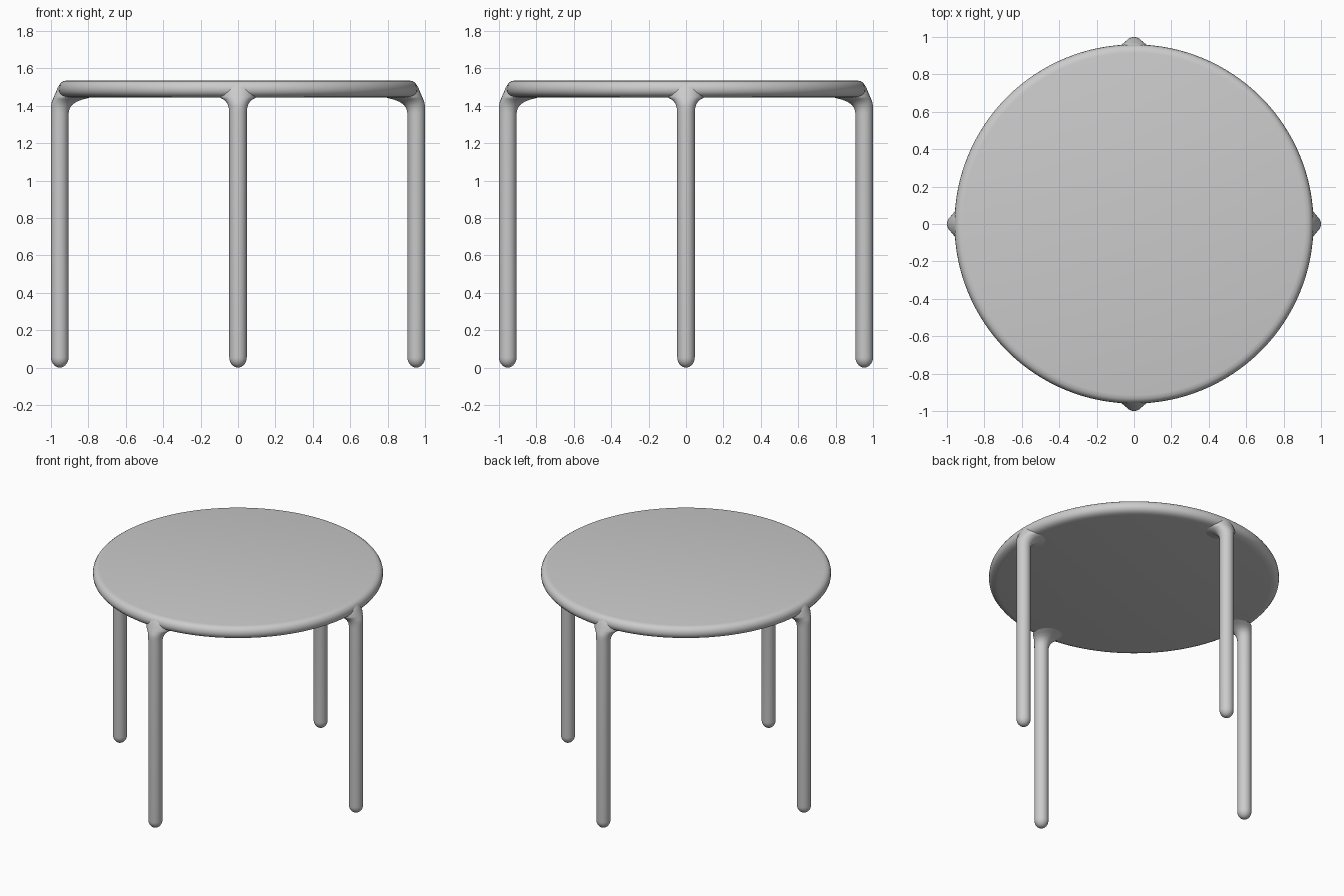
import bpy, bmesh
from math import sin, cos, pi, radians
from mathutils import Matrix

if "Cube" in bpy.data.objects:
    bpy.data.objects.remove(bpy.data.objects["Cube"])


def loft(name, rings, segments, angle=0.0):
    """Skin elliptical rings (z, inner x, outer x, half width) and close both ends."""
    bm = bmesh.new()
    loops = []
    for z, inner, outer, half in rings:
        mid, rad = (inner + outer) / 2, (outer - inner) / 2
        loops.append([bm.verts.new((mid + rad * cos(2 * pi * i / segments),
                                    half * sin(2 * pi * i / segments), z))
                      for i in range(segments)])
    for a, b in zip(loops, loops[1:]):
        for i in range(segments):
            j = (i + 1) % segments
            bm.faces.new((a[i], a[j], b[j], b[i]))
    bm.faces.new(loops[0][::-1])
    bm.faces.new(loops[-1])
    bm.transform(Matrix.Rotation(angle, 4, 'Z'))
    mesh = bpy.data.meshes.new(name)
    bm.to_mesh(mesh)
    bm.free()
    obj = bpy.data.objects.new(name, mesh)
    bpy.context.collection.objects.link(obj)
    bpy.ops.object.select_all(action='DESELECT')
    obj.select_set(True)
    bpy.context.view_layer.objects.active = obj
    bpy.ops.object.shade_smooth_by_angle(angle=radians(50))
    return obj


# Round table top with a soft rim
rim = [(0.90, 1.443), (0.925, 1.447), (0.945, 1.456), (0.957, 1.472), (0.96, 1.49),
       (0.957, 1.507), (0.948, 1.522), (0.935, 1.531), (0.915, 1.535)]
loft("table_top", [(z, -r, r, r) for r, z in rim], 128)

# Leg: rounded foot, straight shaft, flare blending into the top
R, C, FOOT = 0.047, 0.953, 0.055
leg = []
for k in range(1, 8):
    a = k / 7 * pi / 2
    r = R * sin(a)
    leg.append((FOOT * (1 - cos(a)), C - r, C + r, r))
leg += [(1.36, 0.906, 1.0, 0.047), (1.385, 0.900, 1.0, 0.049),
        (1.405, 0.886, 0.999, 0.054), (1.42, 0.865, 0.996, 0.063),
        (1.432, 0.835, 0.991, 0.076), (1.44, 0.805, 0.988, 0.09),
        (1.447, 0.78, 0.985, 0.10), (1.47, 0.83, 0.975, 0.085),
        (1.50, 0.86, 0.963, 0.07), (1.522, 0.88, 0.946, 0.05)]

# Four legs at the quarter points of the rim
for side, turn in (("right", 0), ("back", 1), ("left", 2), ("front", 3)):
    loft(side + "_leg", leg, 24, turn * pi / 2)
